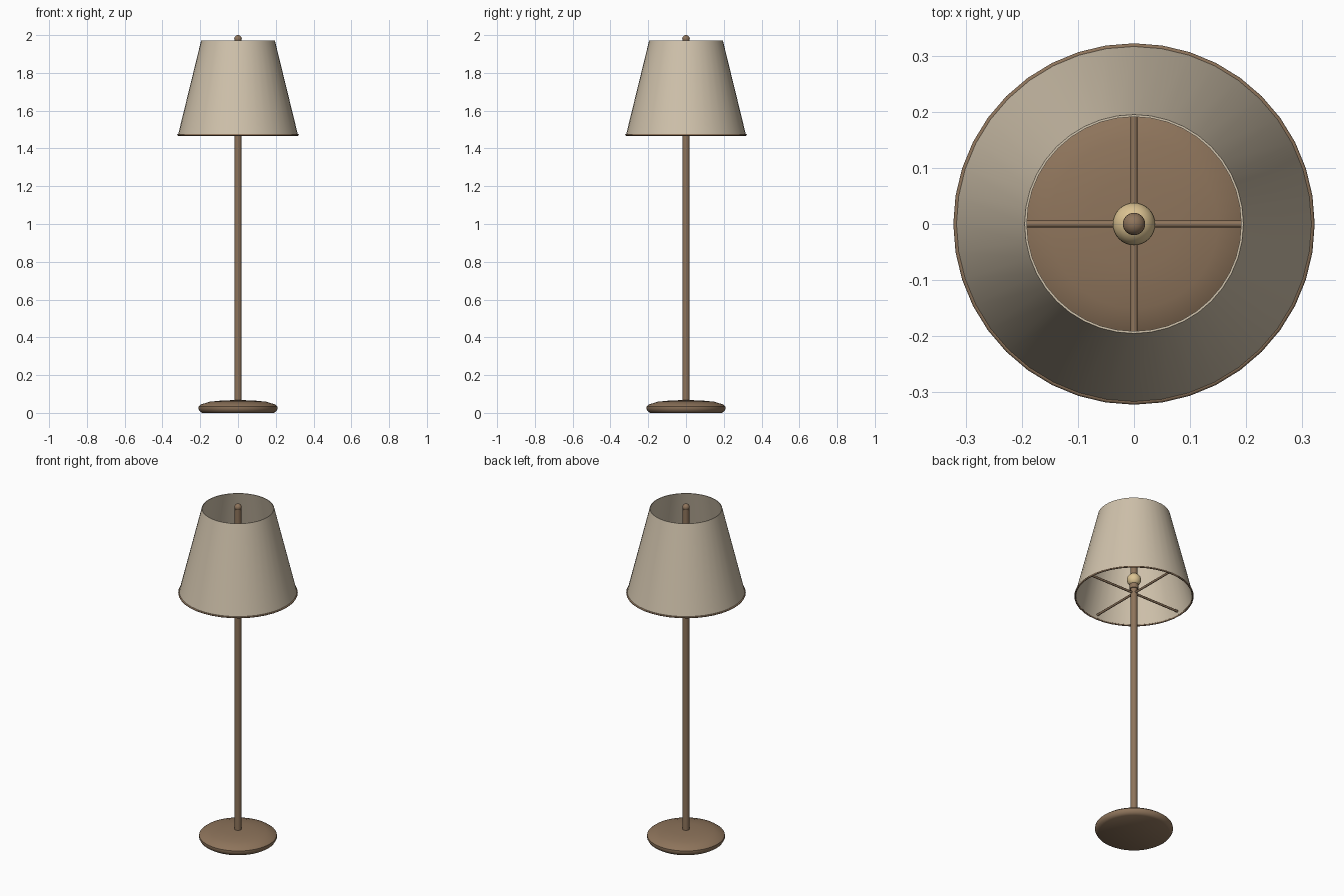
import bpy, bmesh, math
from mathutils import Matrix

if "Cube" in bpy.data.objects:
    bpy.data.objects.remove(bpy.data.objects["Cube"])


def material(name, rgb):
    m = bpy.data.materials.new(name)
    m.diffuse_color = (*rgb, 1)
    m.use_nodes = True
    m.node_tree.nodes["Principled BSDF"].inputs["Base Color"].default_value = m.diffuse_color
    return m


BROWN = material("brown metal", (0.27, 0.175, 0.105))
LINEN = material("cream linen", (0.63, 0.54, 0.41))
GLOW = material("warm bulb", (0.72, 0.55, 0.29))


def finish(name, bm, mat, angle=40):
    bmesh.ops.recalc_face_normals(bm, faces=bm.faces)
    me = bpy.data.meshes.new(name)
    bm.to_mesh(me)
    bm.free()
    me.materials.append(mat)
    ob = bpy.data.objects.new(name, me)
    bpy.context.collection.objects.link(ob)
    bpy.ops.object.select_all(action='DESELECT')
    ob.select_set(True)
    bpy.context.view_layer.objects.active = ob
    bpy.ops.object.shade_smooth_by_angle(angle=math.radians(angle))
    return ob


def lathe(name, profile, mat, sides=40, closed=False, angle=40):
    """Spin (radius, z) points around the z axis."""
    bm = bmesh.new()
    vs = [bm.verts.new((r, 0, z)) for r, z in profile]
    pairs = list(zip(vs, vs[1:])) + ([(vs[-1], vs[0])] if closed else [])
    edges = [bm.edges.new(p) for p in pairs]
    bmesh.ops.spin(bm, geom=vs + edges, cent=(0, 0, 0), axis=(0, 0, 1),
                   angle=2 * math.pi, steps=sides)
    bmesh.ops.remove_doubles(bm, verts=bm.verts, dist=1e-5)
    return finish(name, bm, mat, angle)


def arc(r0, z0, r, n):
    """Half circle from bottom pole to top pole."""
    return [(r0 + r * math.sin(math.pi * i / n), z0 - r * math.cos(math.pi * i / n))
            for i in range(n + 1)]


# Rounded disc base
lathe("base", [(0, 0), (0.19, 0), (0.202, 0.008), (0.21, 0.022), (0.209, 0.034),
               (0.195, 0.045), (0.15, 0.059), (0.08, 0.066), (0, 0.068)], BROWN, 48)

# Pole running up through the shade
lathe("pole", [(0, 0.05), (0.0185, 0.05), (0.0185, 1.97), (0, 1.97)], BROWN, 24)

# Socket collar and bulb
lathe("socket", [(0, 1.515), (0.024, 1.515), (0.024, 1.55), (0, 1.55)], BROWN, 24)
lathe("bulb", arc(0, 1.572, 0.038, 16), GLOW, 32)

# Finial
lathe("finial", arc(0, 1.98, 0.02, 12), BROWN, 24)

# Thin tapered shade, open at both ends
lathe("shade", [(0.318, 1.47), (0.195, 1.972), (0.191, 1.972), (0.314, 1.47)],
      LINEN, 40, closed=True)

# Trim ring around the lower edge
ring = [(0.317 + 0.005 * math.cos(a * math.pi / 4), 1.472 + 0.005 * math.sin(a * math.pi / 4))
        for a in range(8)]
lathe("lower_ring", ring, BROWN, 40, closed=True, angle=60)

# Crossed spokes holding the shade
for name, axis in (("spoke_x", 'Y'), ("spoke_y", 'X')):
    bm = bmesh.new()
    bmesh.ops.create_cone(bm, cap_ends=True, segments=12, radius1=0.0065, radius2=0.0065,
                          depth=0.61, matrix=Matrix.Translation((0, 0, 1.49))
                          @ Matrix.Rotation(math.pi / 2, 4, axis))
    finish(name, bm, BROWN)
